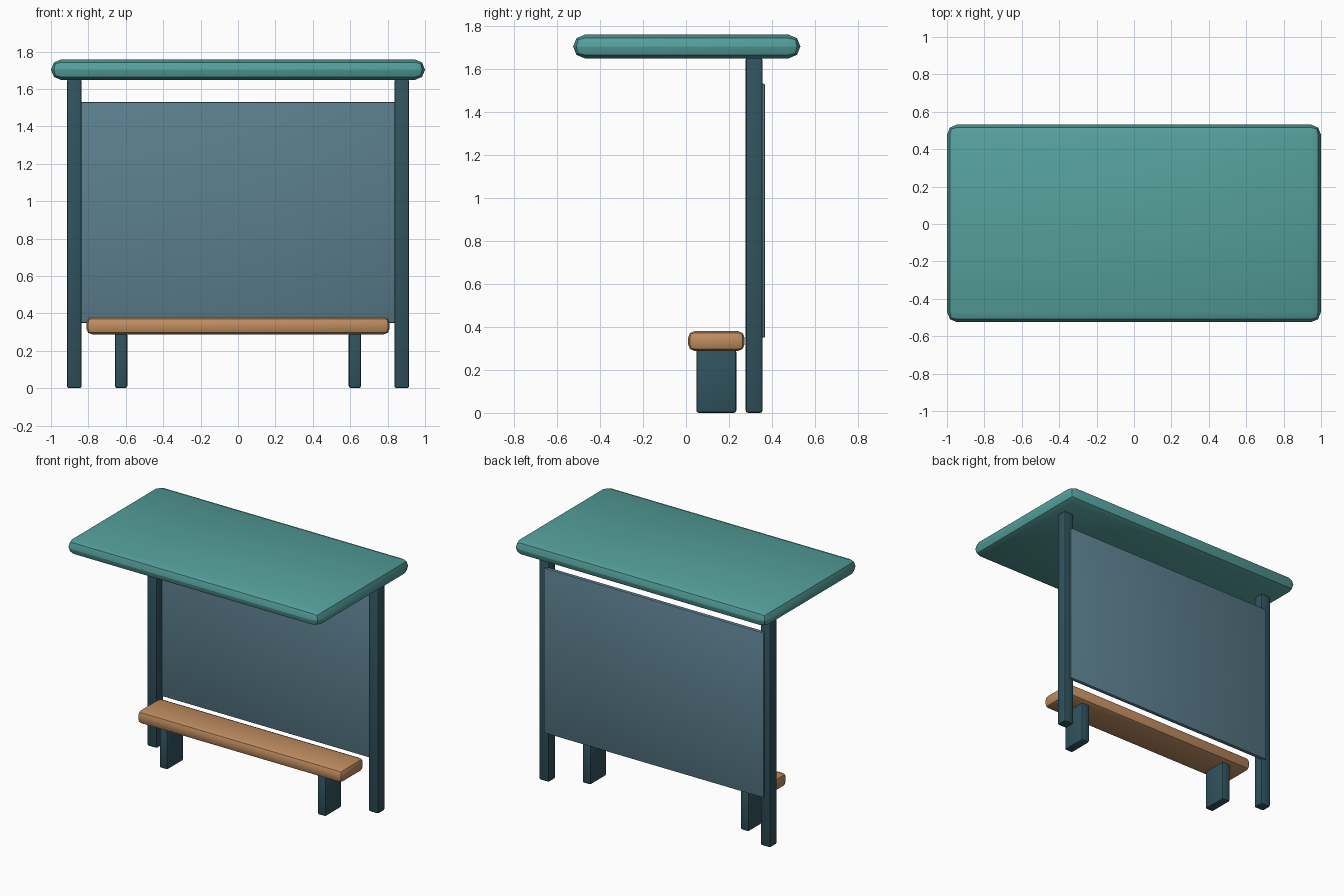
import bpy
import math

if "Cube" in bpy.data.objects:
    bpy.data.objects.remove(bpy.data.objects["Cube"])


def material(name, rgb):
    m = bpy.data.materials.new(name)
    m.diffuse_color = (*rgb, 1)
    m.use_nodes = True
    m.node_tree.nodes["Principled BSDF"].inputs["Base Color"].default_value = m.diffuse_color
    return m


teal = material("teal", (0.09, 0.35, 0.33))
dark = material("dark_slate", (0.03, 0.085, 0.11))
glass = material("blue_grey_panel", (0.105, 0.21, 0.27))
wood = material("wood", (0.53, 0.27, 0.12))


def box(name, x, y, z, bevel, mat):
    """Rounded box from (min, max) ranges."""
    r = (x, y, z)
    bpy.ops.mesh.primitive_cube_add(size=1, location=[(a + b) / 2 for a, b in r])
    o = bpy.context.object
    o.name = name
    o.scale = [b - a for a, b in r]
    bpy.ops.object.transform_apply(location=False, rotation=False, scale=True)
    mod = o.modifiers.new("rounding", 'BEVEL')
    mod.width = bevel
    mod.segments = 2
    bpy.ops.object.modifier_apply(modifier=mod.name)
    bpy.ops.object.shade_smooth_by_angle(angle=math.radians(40))
    o.data.materials.append(mat)
    return o


# Canopy: rounding takes up half the thickness so the rim meets in a ridge
box("roof", (-1, 1), (-0.525, 0.532), (1.648, 1.758), 0.0549, teal)

# Back wall panel, let into the posts
box("back_panel", (-0.87, 0.87), (0.338, 0.368), (0.35, 1.53), 0.008, glass)

# Bench
box("bench_seat", (-0.81, 0.81), (0.01, 0.272), (0.288, 0.38), 0.03, wood)

# Roof posts and bench legs on both sides
for side, s in (("left", -1), ("right", 1)):
    box(side + "_post", sorted((s * 0.836, s * 0.915)), (0.277, 0.356), (0, 1.652), 0.012, dark)
    box(side + "_bench_leg", sorted((s * 0.592, s * 0.658)), (0.048, 0.234), (0, 0.295), 0.012, dark)
